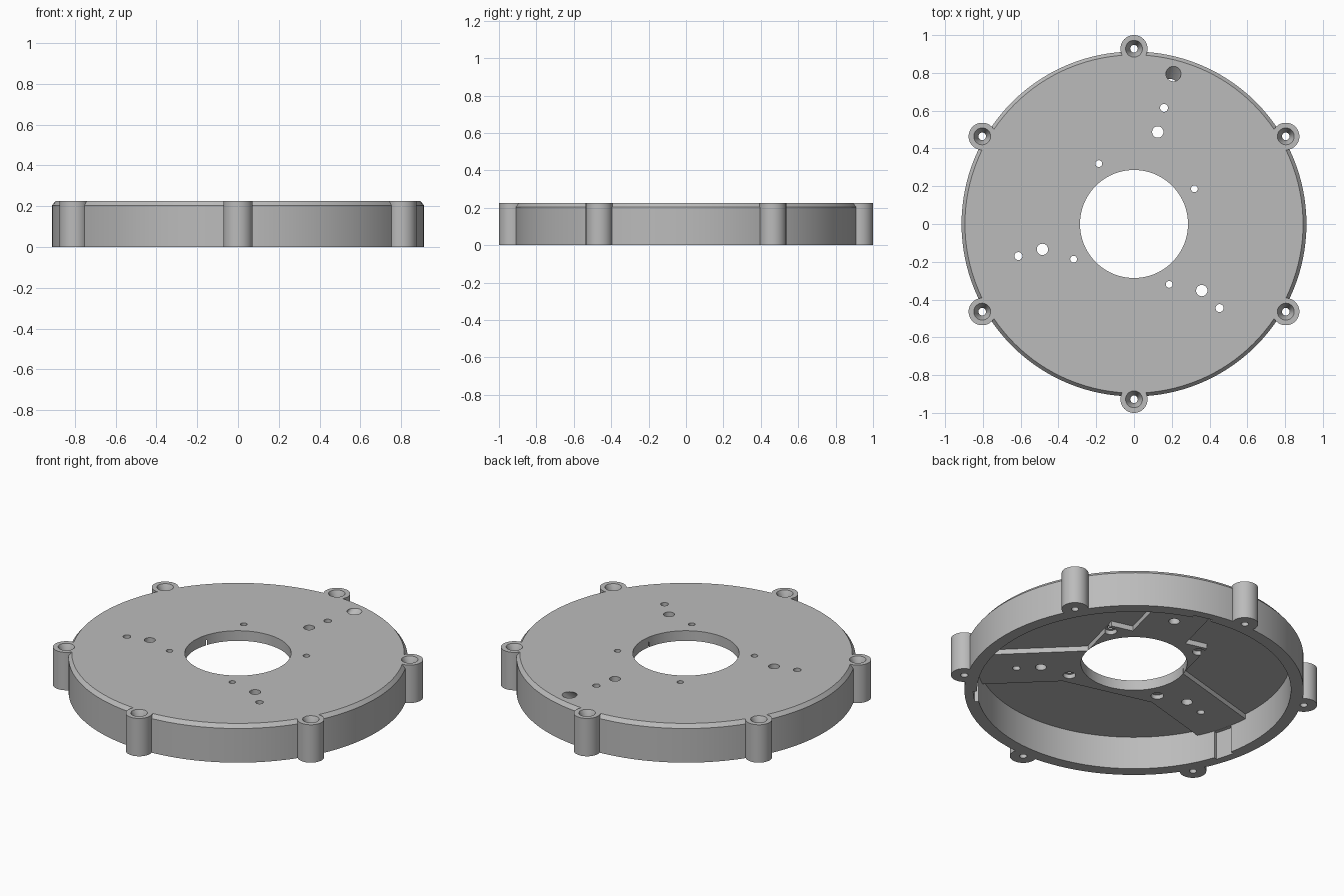
import bpy
from math import radians, sin, cos
from mathutils import Matrix, Vector

cube = bpy.data.objects.get("Cube")
if cube:
    bpy.data.objects.remove(cube, do_unlink=True)

HEIGHT, FLOOR, PAD = 0.225, 0.195, 0.165
BORE, INNER, OUTER = 0.286, 0.845, 0.913
ARMS = [75.5, 195.5, 315.5]

grey = bpy.data.materials.new("plain_grey")
grey.diffuse_color = (0.5, 0.5, 0.5, 1)
grey.use_nodes = True
grey.node_tree.nodes["Principled BSDF"].inputs["Base Color"].default_value = (0.5, 0.5, 0.5, 1)


def polar(r, angle):
    a = radians(angle)
    return r * cos(a), r * sin(a)


def lathe(name, profile, steps=128):
    """Closed (radius, z) profile turned about the z axis."""
    n = len(profile)
    verts = [(*polar(r, 360 * i / steps), z) for i in range(steps) for r, z in profile]
    faces = []
    for i in range(steps):
        a, b = i * n, (i + 1) % steps * n
        for j in range(n):
            k = (j + 1) % n
            faces.append((a + j, a + k, b + k, b + j))
    mesh = bpy.data.meshes.new(name)
    mesh.from_pydata(verts, [], faces)
    obj = bpy.data.objects.new(name, mesh)
    bpy.context.collection.objects.link(obj)
    # Make the normals point outward
    bpy.context.view_layer.objects.active = obj
    obj.select_set(True)
    bpy.ops.object.mode_set(mode='EDIT')
    bpy.ops.mesh.select_all(action='SELECT')
    bpy.ops.mesh.normals_make_consistent(inside=False)
    bpy.ops.object.mode_set(mode='OBJECT')
    return obj


def cone(x, y, z0, z1, r0, r1, sides=32):
    bpy.ops.mesh.primitive_cone_add(vertices=sides, radius1=r0, radius2=r1, depth=z1 - z0,
                                    location=(x, y, (z0 + z1) / 2))
    return bpy.context.object


def rod(x, y, z0, z1, r, sides=32):
    return cone(x, y, z0, z1, r, r, sides)


def block(angle, along, across, z):
    """Box given by ranges along and across a direction in plan."""
    bpy.ops.mesh.primitive_cube_add(size=1)
    obj = bpy.context.object
    spans = (along, across, z)
    mid = Matrix.Translation(Vector([(a + b) / 2 for a, b in spans]))
    size = Matrix.Diagonal([b - a for a, b in spans] + [1])
    obj.data.transform(Matrix.Rotation(radians(angle), 4, 'Z') @ mid @ size)
    return obj


def combine(tool, operation):
    mod = cover.modifiers.new("combine", 'BOOLEAN')
    mod.operation, mod.object, mod.solver = operation, tool, 'EXACT'
    bpy.context.view_layer.objects.active = cover
    bpy.ops.object.modifier_apply(modifier=mod.name)
    bpy.data.objects.remove(tool, do_unlink=True)


# Round cover: thin plate with a chamfered edge and a deep rim
cover = lathe("round_cover", [(0.2, HEIGHT), (0.895, HEIGHT), (OUTER, HEIGHT - 0.022), (OUTER, 0),
                              (INNER, 0), (INNER, FLOOR), (0.2, FLOOR)])

# Raised underside pad: square hub and three arms reaching the rim
combine(block(ARMS[0], (-0.335, 0.315), (-0.285, 0.285), (PAD, 0.21)), 'UNION')
for arm in ARMS:
    combine(block(arm, (0.1, 0.86), (-0.157, 0.157), (PAD, 0.21)), 'UNION')

# Screw lugs around the rim
for i in range(6):
    x, y = polar(0.928, 30 + 60 * i)
    combine(rod(x, y, 0, HEIGHT, 0.072, 48), 'UNION')

# Central bore
combine(rod(0, 0, -0.1, 0.4, BORE, 96), 'DIFFERENCE')

# Countersunk lug holes
for i in range(6):
    x, y = polar(0.928, 30 + 60 * i)
    combine(rod(x, y, -0.1, 0.4, 0.02), 'DIFFERENCE')
    combine(cone(x, y, 0.17, HEIGHT + 0.005, 0.02, 0.047), 'DIFFERENCE')

# Arm holes and the shallow notch where each arm meets the rim
for arm in ARMS:
    combine(rod(*polar(0.503, arm), 0.1, 0.4, 0.03), 'DIFFERENCE')
    combine(rod(*polar(0.635, arm), 0.1, 0.4, 0.021), 'DIFFERENCE')
    combine(block(arm, (0.8, 0.865), (-0.055, 0.055), (-0.05, PAD - 0.001)), 'DIFFERENCE')

# Mounting holes, counterbored from below
for i in range(4):
    x, y = polar(0.37, 30.2 + 90 * i)
    combine(rod(x, y, 0.1, 0.4, 0.018), 'DIFFERENCE')
    combine(rod(x, y, 0.1, 0.19, 0.034), 'DIFFERENCE')

# Slanted cable hole that leans inward as it goes down
slant = rod(*polar(0.822, 75.3), 0.14, 0.25, 0.04)
dx, dy = polar(1.15, 75.3)
for v in slant.data.vertices:
    lift = v.co.z + slant.location.z - HEIGHT
    v.co.x += dx * lift
    v.co.y += dy * lift
combine(slant, 'DIFFERENCE')

# Finish
cover.data.materials.clear()
cover.data.materials.append(grey)
for face in cover.data.polygons:
    face.material_index = 0
bpy.ops.object.select_all(action='DESELECT')
cover.select_set(True)
bpy.context.view_layer.objects.active = cover
bpy.ops.object.shade_smooth_by_angle(angle=radians(30))
